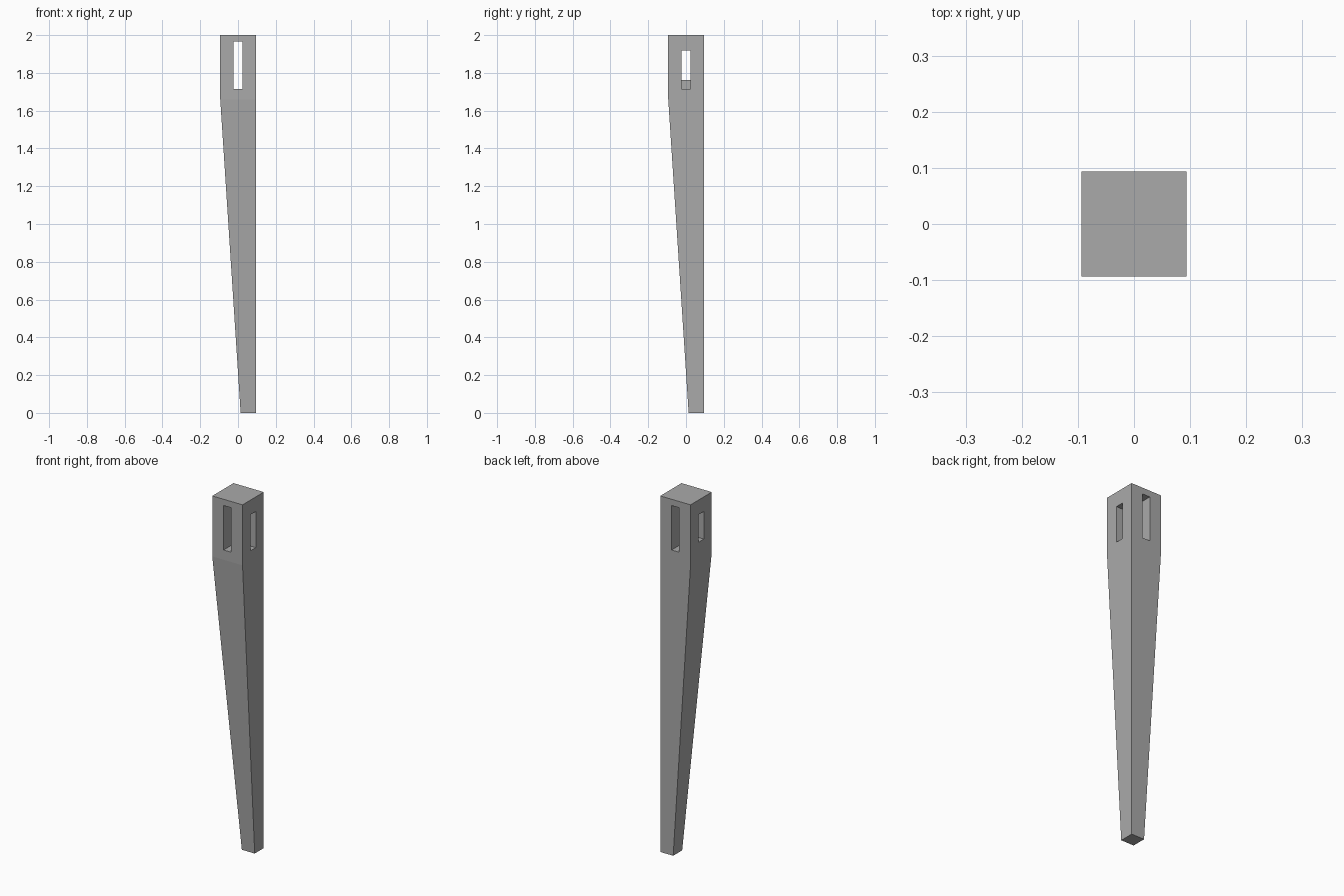
import bpy
import bmesh

default = bpy.data.objects.get("Cube")
if default:
    bpy.data.objects.remove(default)

HALF = 0.094       # half width of the square head
FOOT = 0.014       # inner edge of the foot
KNEE = 1.66        # height where the taper begins
SLOT = 0.0235      # half width of the mortises

grey = bpy.data.materials.new("plain grey")
grey.use_nodes = True
grey.diffuse_color = (0.4, 0.4, 0.4, 1)
grey.node_tree.nodes["Principled BSDF"].inputs["Base Color"].default_value = (0.4, 0.4, 0.4, 1)


def make_object(name, bm):
    bmesh.ops.recalc_face_normals(bm, faces=bm.faces)
    mesh = bpy.data.meshes.new(name)
    bm.to_mesh(mesh)
    bm.free()
    mesh.materials.append(grey)
    obj = bpy.data.objects.new(name, mesh)
    bpy.context.collection.objects.link(obj)
    return obj


def box_cutter(name, low, high):
    bm = bmesh.new()
    bmesh.ops.create_cube(bm, size=1)
    for v in bm.verts:
        v.co = [(a + b) / 2 + c * (b - a) for a, b, c in zip(low, high, v.co)]
    cutter = make_object(name, bm)
    cutter.hide_render = True
    cutter.hide_set(True)
    return cutter


# Leg: square sections lofted from foot to head, tapered on two inner sides
bm = bmesh.new()
rings = []
for inner, z in ((FOOT, 0), (-HALF, KNEE), (-HALF, 2)):
    corners = ((inner, inner), (HALF, inner), (HALF, HALF), (inner, HALF))
    rings.append([bm.verts.new((x, y, z)) for x, y in corners])
for lower, upper in zip(rings, rings[1:]):
    for i in range(4):
        j = (i + 1) % 4
        bm.faces.new((lower[i], lower[j], upper[j], upper[i]))
bm.faces.new(rings[0])
bm.faces.new(rings[-1])
leg = make_object("tapered_leg", bm)

# Mortises: one straight through, one from the side with a stepped floor
cutters = [
    box_cutter("through_mortise_cutter", (-SLOT, -0.2, 1.715), (SLOT, 0.2, 1.965)),
    box_cutter("outer_mortise_cutter", (0, -SLOT, 1.715), (0.2, SLOT, 1.918)),
    box_cutter("inner_mortise_cutter", (-0.2, -SLOT, 1.763), (0, SLOT, 1.918)),
]
for cutter in cutters:
    cut = leg.modifiers.new(cutter.name, "BOOLEAN")
    cut.operation = "DIFFERENCE"
    cut.solver = "EXACT"
    cut.object = cutter
